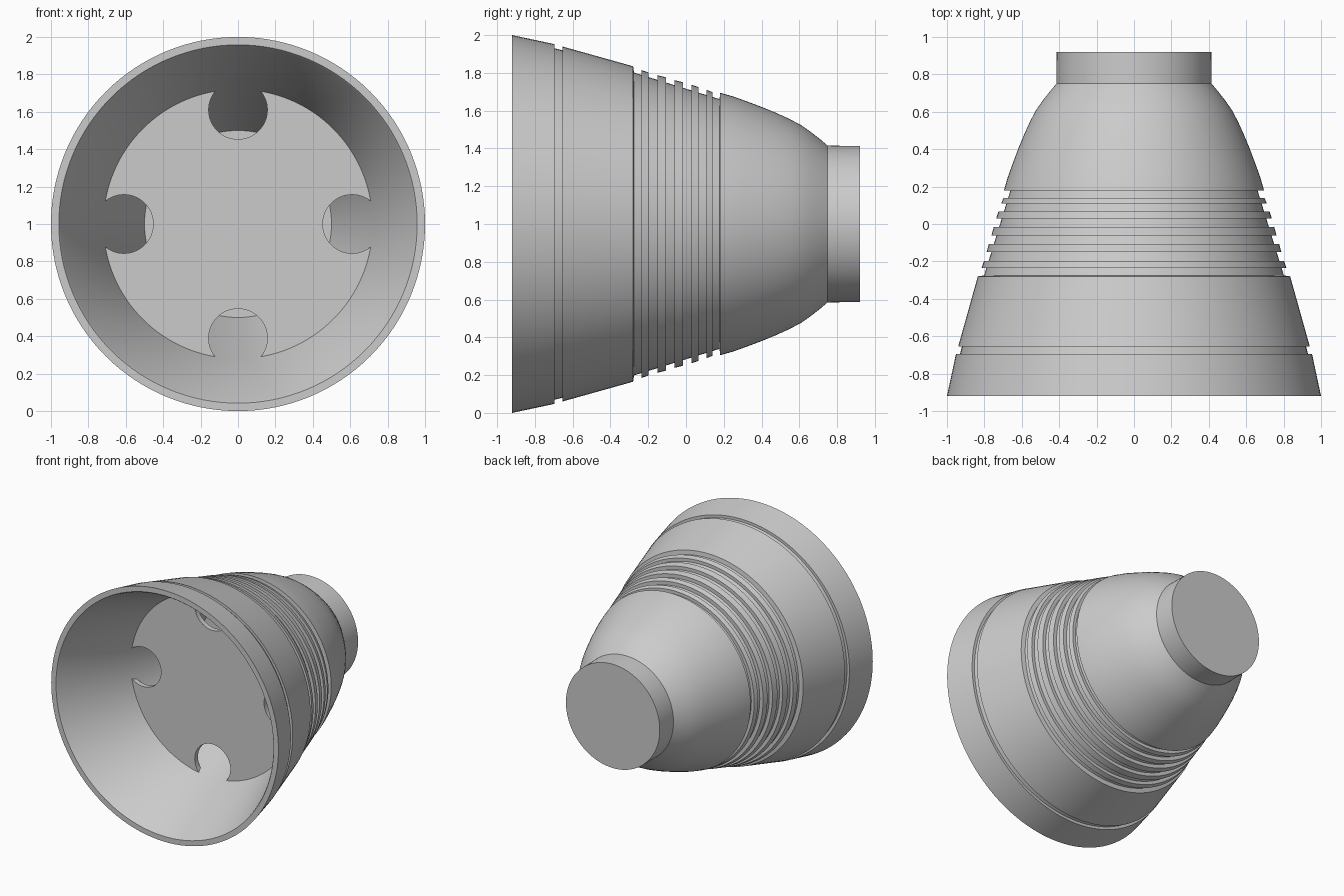
import bpy, bmesh
from math import sin, cos, acos, atan2, pi, radians

if "Cube" in bpy.data.objects:
    bpy.data.objects.remove(bpy.data.objects["Cube"])

SEG = 128
AXIS_Z = 1.0


def finish(bm, name):
    bmesh.ops.recalc_face_normals(bm, faces=bm.faces[:])
    mesh = bpy.data.meshes.new(name)
    bm.to_mesh(mesh)
    bm.free()
    ob = bpy.data.objects.new(name, mesh)
    bpy.context.collection.objects.link(ob)
    bpy.ops.object.select_all(action='DESELECT')
    bpy.context.view_layer.objects.active = ob
    ob.select_set(True)
    bpy.ops.object.shade_smooth_by_angle(angle=radians(25))
    return ob


def revolve(profile, name):
    """Spin (y, radius) points about the y axis; radius 0 becomes a pole."""
    bm = bmesh.new()
    rings = []
    for y, r in profile:
        if r == 0:
            rings.append([bm.verts.new((0, y, AXIS_Z))] * SEG)
        else:
            rings.append([bm.verts.new((r * cos(2 * pi * i / SEG), y,
                                        AXIS_Z + r * sin(2 * pi * i / SEG)))
                          for i in range(SEG)])
    for a, b in zip(rings, rings[1:]):
        for i in range(SEG):
            j = (i + 1) % SEG
            quad = list(dict.fromkeys((a[i], a[j], b[j], b[i])))
            bm.faces.new(quad)
    return finish(bm, name)


# Outer wall: flared skirt with one thin groove
profile = [(-0.92, 1.0), (-0.695, 0.952), (-0.695, 0.93),
           (-0.655, 0.92), (-0.655, 0.94), (-0.28, 0.835)]

# Five raised ribs between grooves
ribs = [(-0.236, -0.199, 0.815), (-0.151, -0.106, 0.788), (-0.061, -0.016, 0.762),
        (0.029, 0.066, 0.737), (0.109, 0.14, 0.71)]


def groove_radius(y):
    return 0.803 - 0.31 * (y + 0.28)


profile.append((-0.275, groove_radius(-0.275)))
for y0, y1, r in ribs:
    profile += [(y0, groove_radius(y0)), (y0, r), (y1, r - 0.012), (y1, groove_radius(y1))]
profile.append((0.178, groove_radius(0.178)))

# Rounded shoulder and neck
profile += [(0.18, 0.695), (0.25, 0.675), (0.32, 0.65), (0.40, 0.62), (0.48, 0.587),
            (0.55, 0.555), (0.61, 0.523), (0.66, 0.488), (0.71, 0.449), (0.75, 0.415),
            (0.92, 0.413), (0.92, 0)]

# Inner conical cavity and its floor
inner = [(0.24, 0), (0.24, 0.5), (-0.32, 0.72), (-0.91, 0.95), (-0.92, 0.958)]
revolve(inner + profile, "housing_shell")

# Thin inner plate with four round notches at its edge
R, D, N = 0.725, 0.61, 0.157
half = acos((R * R + D * D - N * N) / (2 * R * D))
tip = atan2(R * sin(half), R * cos(half) - D)
outline = []
for k in range(4):
    c = k * pi / 2
    for i in range(33):
        a = -tip - (2 * pi - 2 * tip) * i / 32
        x, z = D + N * cos(a), N * sin(a)
        outline.append((x * cos(c) - z * sin(c), x * sin(c) + z * cos(c)))
    for i in range(1, 24):
        a = c + half + (pi / 2 - 2 * half) * i / 24
        outline.append((R * cos(a), R * sin(a)))

bm = bmesh.new()
face = bm.faces.new([bm.verts.new((x, -0.32, AXIS_Z + z)) for x, z in outline])
ext = bmesh.ops.extrude_face_region(bm, geom=[face], use_keep_orig=True)
moved = [g for g in ext["geom"] if isinstance(g, bmesh.types.BMVert)]
bmesh.ops.translate(bm, verts=moved, vec=(0, 0.04, 0))
finish(bm, "notched_plate")
